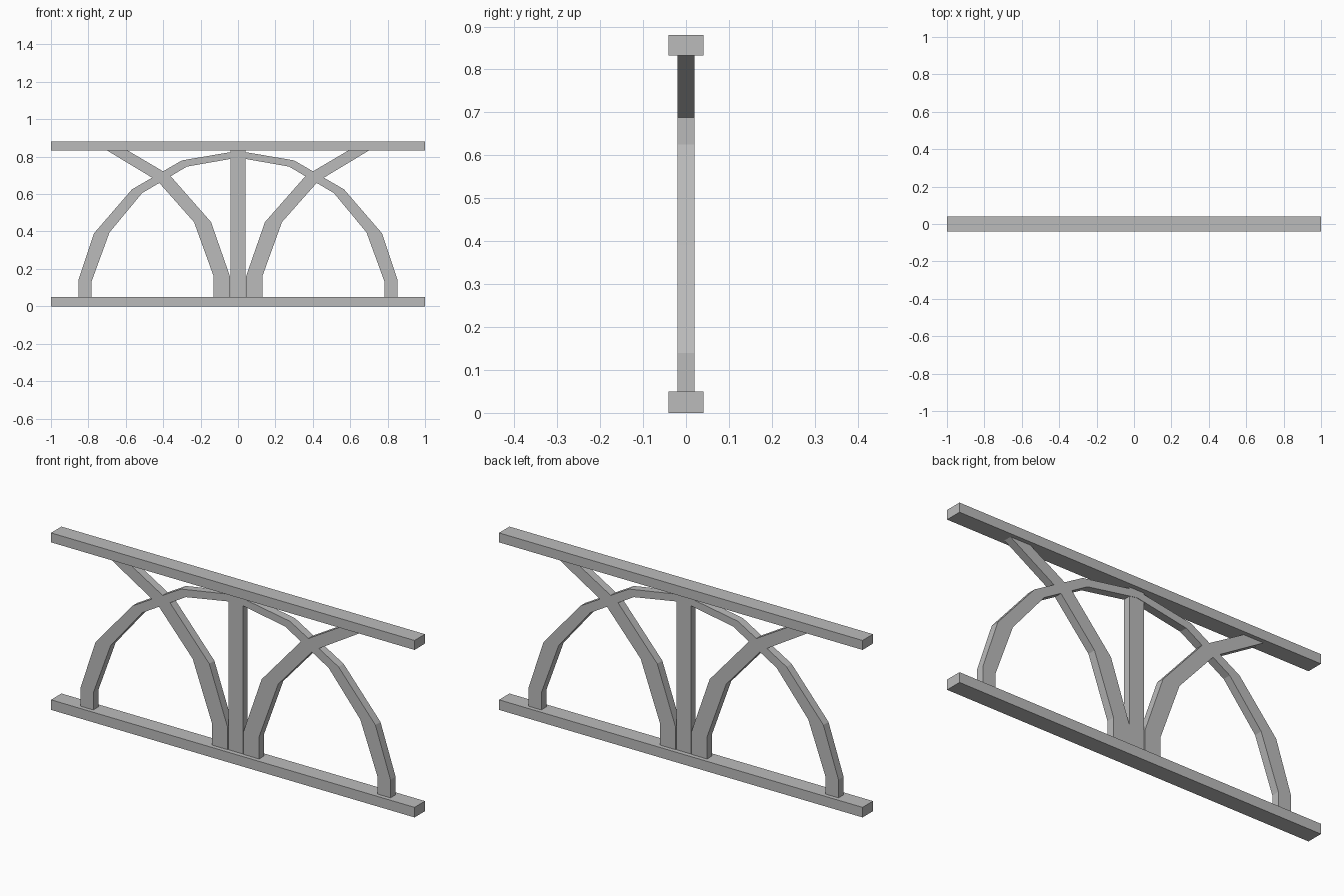
import bpy
import bmesh

cube = bpy.data.objects.get("Cube")
if cube:
    bpy.data.objects.remove(cube, do_unlink=True)

grey = bpy.data.materials.new("plain grey")
grey.use_nodes = True
COLOUR = (0.5, 0.5, 0.5, 1)
grey.diffuse_color = COLOUR
grey.node_tree.nodes["Principled BSDF"].inputs["Base Color"].default_value = COLOUR


def finish(name, bm):
    bmesh.ops.recalc_face_normals(bm, faces=bm.faces)
    mesh = bpy.data.meshes.new(name)
    bm.to_mesh(mesh)
    bm.free()
    mesh.materials.append(grey)
    obj = bpy.data.objects.new(name, mesh)
    bpy.context.collection.objects.link(obj)


def strip(name, outer, inner, half_depth):
    """Sweep a rectangular section between two matching edge lines in XZ."""
    bm = bmesh.new()
    rings = []
    for (ox, oz), (ix, iz) in zip(outer, inner):
        corners = ((ox, -half_depth, oz), (ix, -half_depth, iz),
                   (ix, half_depth, iz), (ox, half_depth, oz))
        rings.append([bm.verts.new(c) for c in corners])
    for a, b in zip(rings, rings[1:]):
        for i in range(4):
            j = (i + 1) % 4
            bm.faces.new((a[i], a[j], b[j], b[i]))
    bm.faces.new(rings[0])
    bm.faces.new(rings[-1])
    finish(name, bm)


def beam(name, half_width, bottom, top, half_depth):
    strip(name, [(-half_width, bottom), (-half_width, top)],
          [(half_width, bottom), (half_width, top)], half_depth)


def flip(points):
    return [(-x, z) for x, z in points]


# Rails and central post
beam("bottom_rail", 1, 0, 0.05, 0.041)
beam("top_rail", 1, 0.833, 0.88, 0.041)
beam("centre_post", 0.04, 0.05, 0.833, 0.018)

# Wide arch, spanning both sides
arch_outer = [(0.853, 0.05), (0.853, 0.14), (0.77, 0.39), (0.567, 0.625), (0.30, 0.78)]
arch_inner = [(0.782, 0.05), (0.782, 0.135), (0.687, 0.395), (0.513, 0.605), (0.273, 0.747)]
strip("arch",
      arch_outer + [(0, 0.831)] + flip(arch_outer[::-1]),
      arch_inner + [(0, 0.795)] + flip(arch_inner[::-1]), 0.02)

# Curved braces fanning out from the post
brace_outer = [(0.13, 0.05), (0.13, 0.16), (0.235, 0.45), (0.43, 0.67), (0.70, 0.833)]
brace_inner = [(0.043, 0.05), (0.043, 0.16), (0.144, 0.45), (0.364, 0.70), (0.59, 0.833)]
strip("left_brace", brace_outer, brace_inner, 0.02)
strip("right_brace", flip(brace_outer), flip(brace_inner), 0.02)
